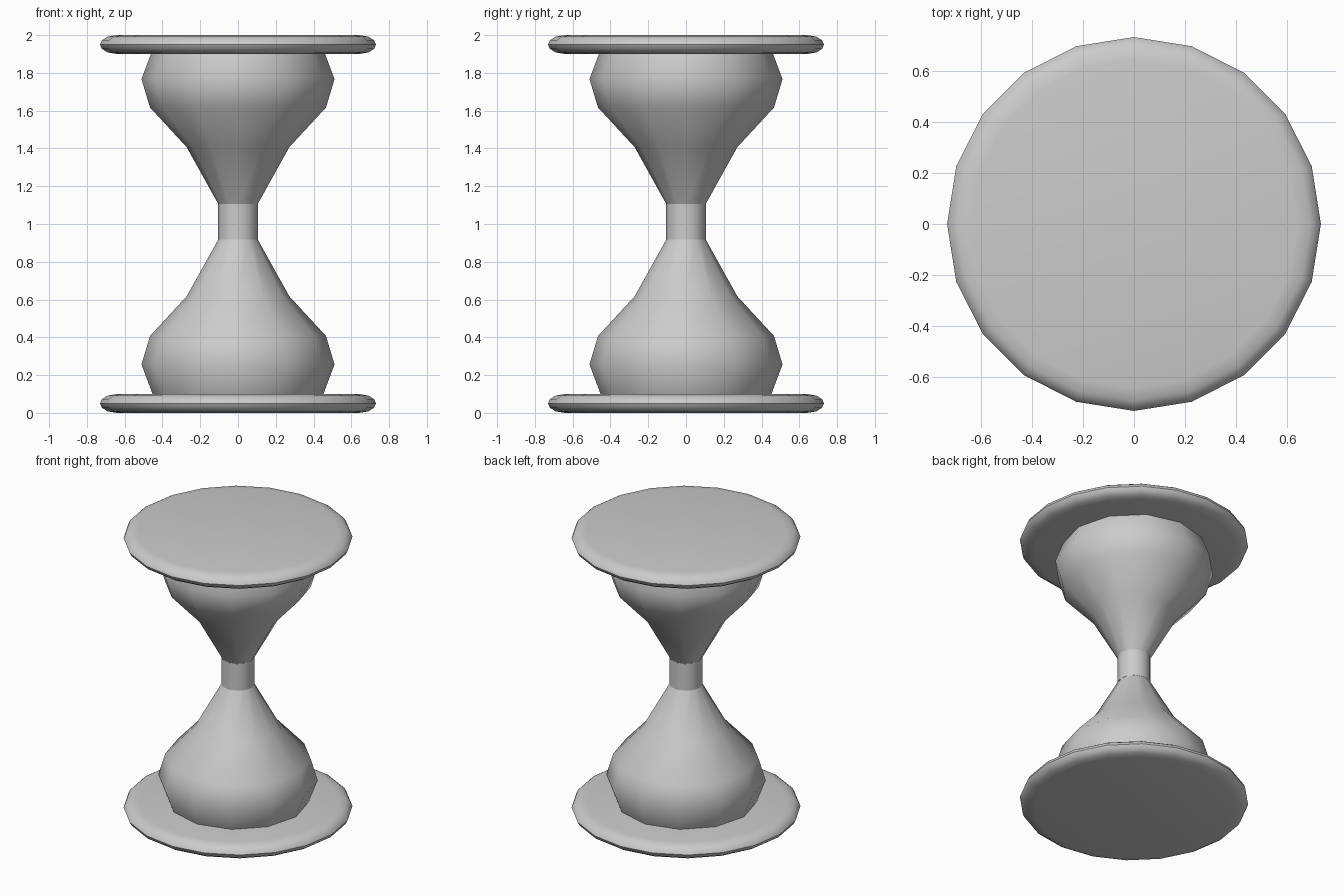
import bpy, bmesh, math

if "Cube" in bpy.data.objects:
    bpy.data.objects.remove(bpy.data.objects["Cube"])


def lathe(name, profile, sides, cap=True):
    """Revolve (radius, z) points, bottom to top, round the z axis."""
    bm = bmesh.new()
    rings = []
    for r, z in profile:
        rings.append([bm.verts.new((r * math.cos(2 * math.pi * i / sides),
                                    r * math.sin(2 * math.pi * i / sides), z))
                      for i in range(sides)])
    for a, b in zip(rings, rings[1:]):
        for i in range(sides):
            j = (i + 1) % sides
            bm.faces.new((a[i], a[j], b[j], b[i]))
    if cap:
        bm.faces.new(rings[0][::-1])
        bm.faces.new(rings[-1])
    bmesh.ops.recalc_face_normals(bm, faces=bm.faces)
    mesh = bpy.data.meshes.new(name)
    bm.to_mesh(mesh)
    bm.free()
    obj = bpy.data.objects.new(name, mesh)
    bpy.context.collection.objects.link(obj)
    bpy.ops.object.select_all(action='DESELECT')
    obj.select_set(True)
    bpy.context.view_layer.objects.active = obj
    bpy.ops.object.shade_smooth_by_angle(angle=math.radians(50))
    return obj


# Round end plates with softened rims
plate = [(0.64, 0.0), (0.69, 0.008), (0.72, 0.027), (0.731, 0.05),
         (0.72, 0.073), (0.69, 0.092), (0.64, 0.1)]
for name, base in (("bottom_plate", 0.0), ("top_plate", 1.9)):
    lathe(name, [(r, base + z) for r, z in plate], 20)

# Glass bulbs, mirrored about the middle of the neck
MID = 1.012
bulb = [(0.105, 0.095), (0.272, 0.395), (0.466, 0.605),
        (0.511, 0.755), (0.455, 0.905), (0.44, 0.94)]
lathe("upper_bulb", [(r, MID + z) for r, z in bulb], 12)
lathe("lower_bulb", [(r, MID - z) for r, z in reversed(bulb)], 12)

# Narrow neck joining the bulbs
lathe("neck", [(0.106, MID - 0.095), (0.106, MID + 0.095)], 12, cap=False)
